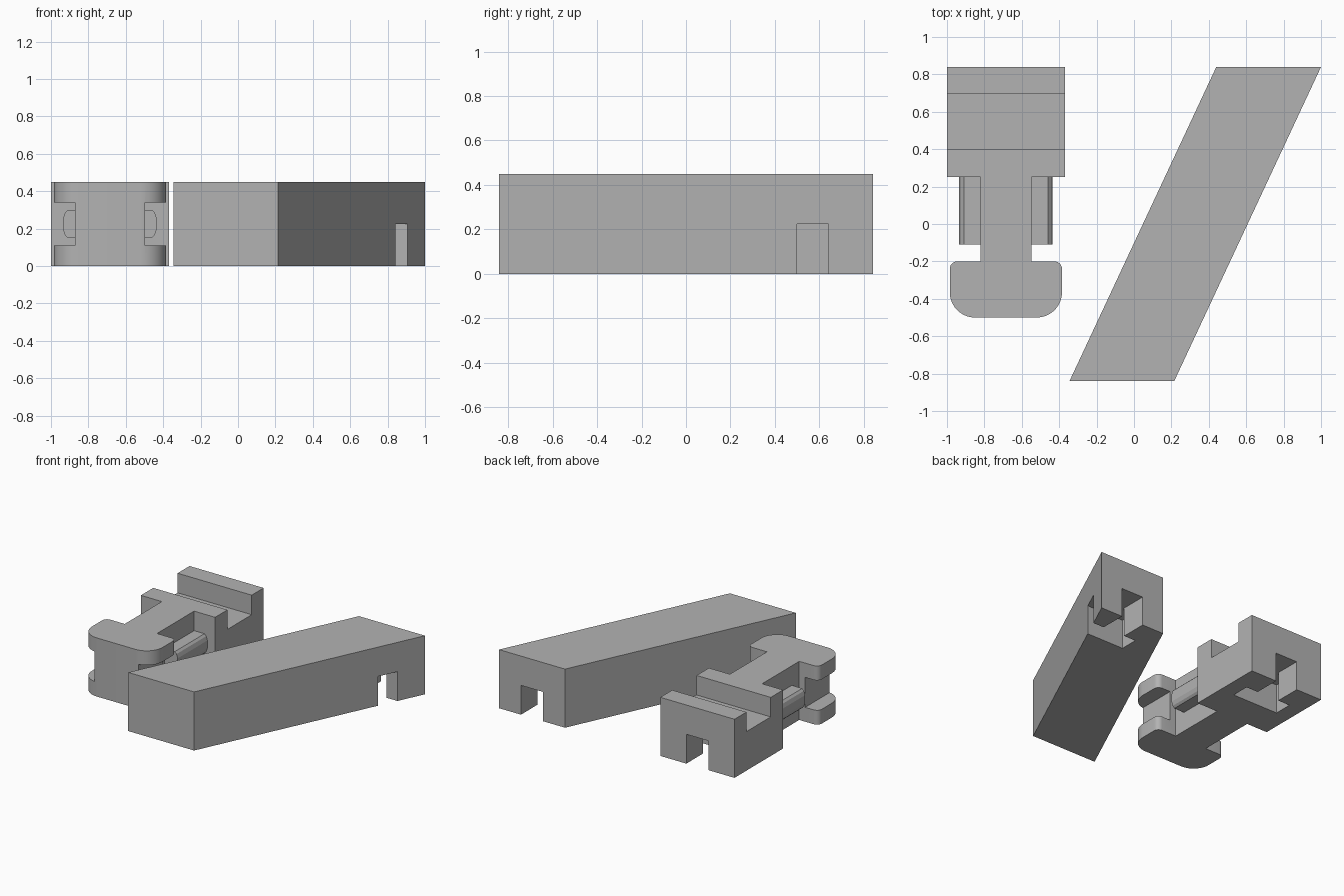
import bpy, bmesh, math

cube = bpy.data.objects.get("Cube")
if cube:
    bpy.data.objects.remove(cube, do_unlink=True)

GREY = (0.45, 0.45, 0.45, 1)
grey = bpy.data.materials.new("light_grey")
grey.use_nodes = True
grey.diffuse_color = GREY
grey.node_tree.nodes["Principled BSDF"].inputs["Base Color"].default_value = GREY

H = 0.45          # common height
CX = -0.685       # centre line of the connector


def prism(name, outline, lo, hi, axis="z"):
    """Extrude an outline: (x, y) along z, or (x, z) along y."""
    bm = bmesh.new()
    place = (lambda a, b: (a, b, lo)) if axis == "z" else (lambda a, b: (a, lo, b))
    face = bm.faces.new([bm.verts.new(place(a, b)) for a, b in outline])
    out = bmesh.ops.extrude_face_region(bm, geom=[face])["geom"]
    d = hi - lo
    bmesh.ops.translate(bm, vec=(0, 0, d) if axis == "z" else (0, d, 0),
                        verts=[v for v in out if isinstance(v, bmesh.types.BMVert)])
    bmesh.ops.recalc_face_normals(bm, faces=bm.faces)
    mesh = bpy.data.meshes.new(name)
    bm.to_mesh(mesh)
    bm.free()
    mesh.materials.append(grey)
    ob = bpy.data.objects.new(name, mesh)
    bpy.context.collection.objects.link(ob)
    return ob


def box_outline(x0, x1, y0, y1):
    return [(x0, y0), (x1, y0), (x1, y1), (x0, y1)]


def activate(ob):
    bpy.ops.object.select_all(action="DESELECT")
    ob.select_set(True)
    bpy.context.view_layer.objects.active = ob


def cut(ob, cutter):
    cutter.hide_render = True
    mod = ob.modifiers.new("cut", "BOOLEAN")
    mod.operation, mod.solver, mod.object = "DIFFERENCE", "EXACT", cutter
    activate(ob)
    bpy.ops.object.modifier_apply(modifier=mod.name)
    bpy.data.objects.remove(cutter, do_unlink=True)


def arc(cx, cy, r, start, end, steps=10):
    return [(cx + r * math.cos(math.radians(start + (end - start) * i / steps)),
             cy + r * math.sin(math.radians(start + (end - start) * i / steps)))
            for i in range(steps + 1)]


def t_slot_cutter(cx):
    """T-shaped socket open to the back and the underside."""
    neck, head = 0.094, 0.195
    half = [(neck, 0.95), (neck, 0.64), (head, 0.64), (head, 0.5)]
    outline = [(cx + x, y) for x, y in half] + [(cx - x, y) for x, y in reversed(half)]
    return prism("socket_cutter", outline, -0.1, 0.225)


# Slanted beam with its socket
beam = prism("slanted_beam", [(-0.345, -0.84), (0.215, -0.84), (1, 0.84), (0.44, 0.84)], 0, H)
cut(beam, t_slot_cutter(0.72))

# Connector: rounded hammer head, neck and wide body in one outline
W, NECK, HEAD = 0.315, 0.137, 0.3
half = (arc(HEAD - 0.135, -0.365, 0.135, -90, 0)
        + arc(HEAD - 0.04, -0.24, 0.04, 0, 90, 6)
        + [(NECK, -0.2), (NECK, 0.25), (W, 0.25), (W, 0.84)])
outline = [(CX + x, y) for x, y in half] + [(CX - x, y) for x, y in reversed(half)]
connector = prism("connector", outline, 0, H)

# Cross groove in the top, side notches in the head, socket in the back
cut(connector, prism("groove_cutter", box_outline(-1.2, -0.2, 0.4, 0.695), 0.3, 0.6))
for s in (-1, 1):
    x0, x1 = sorted((CX + s * 0.187, CX + s * 0.4))
    cut(connector, prism("notch_cutter", box_outline(x0, x1, -0.6, -0.19), 0.11, 0.34))
cut(connector, t_slot_cutter(CX))

# Chamfered side tabs beside the neck
for s, side in ((-1, "right"), (1, "left")):
    half = [(0.13, 0.075), (0.225, 0.075), (0.24, 0.06), (0.25, 0.03)]
    outline = [(CX + s * x, 0.225 + z) for x, z in half]
    outline += [(CX + s * x, 0.225 - z) for x, z in reversed(half)]
    prism(side + "_tab", outline, -0.11, 0.255, "y")

# Smooth the rounded corners, keep every other edge sharp
activate(connector)
bpy.ops.object.shade_smooth_by_angle(angle=math.radians(30))
